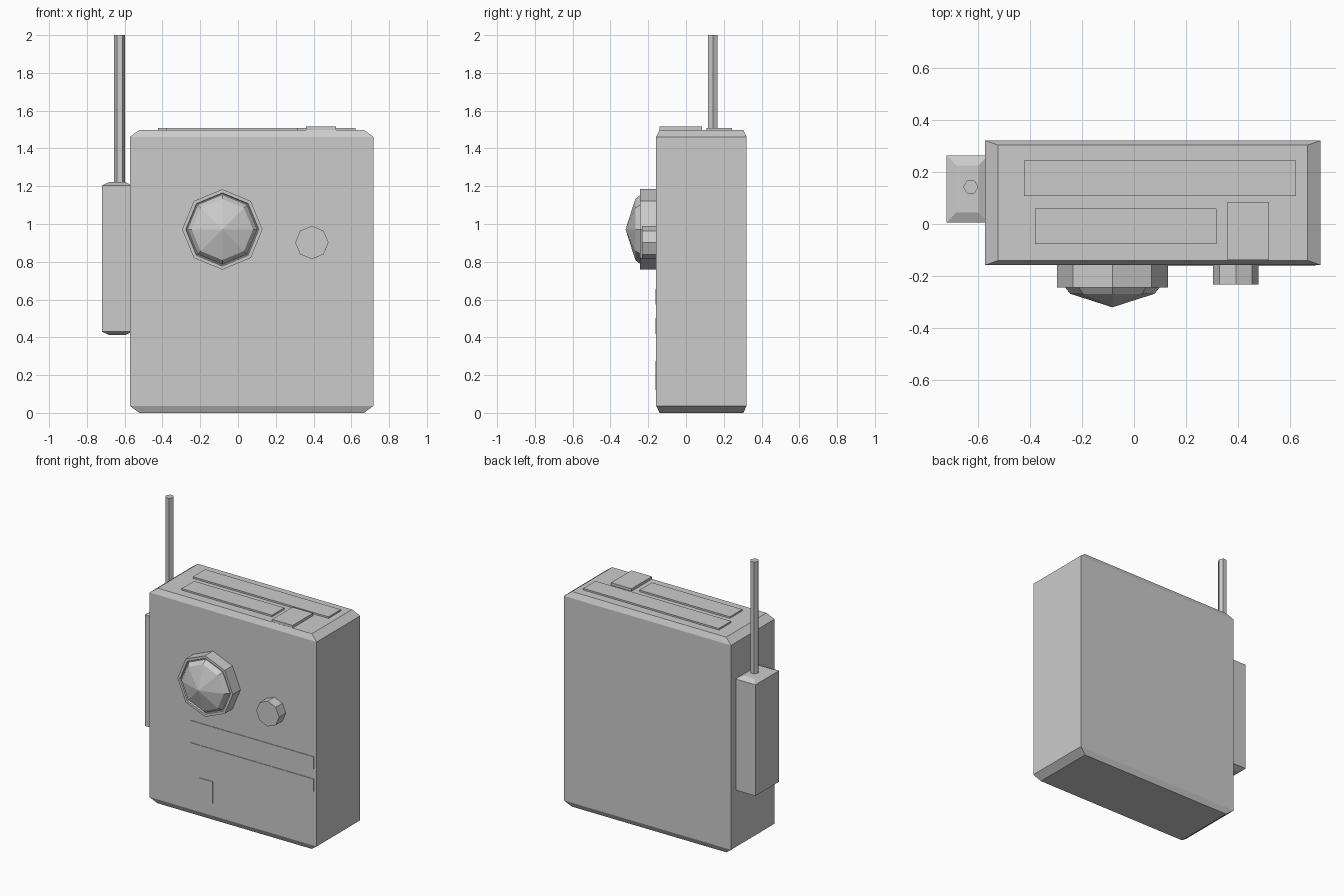
import bpy, bmesh, math

if "Cube" in bpy.data.objects:
    bpy.data.objects.remove(bpy.data.objects["Cube"])


def make_object(name, bm):
    bmesh.ops.recalc_face_normals(bm, faces=bm.faces)
    mesh = bpy.data.meshes.new(name)
    bm.to_mesh(mesh)
    bm.free()
    obj = bpy.data.objects.new(name, mesh)
    bpy.context.collection.objects.link(obj)
    return obj


def loft(name, rings, apex=None):
    """Skin a list of equal-length point rings, closing both ends."""
    bm = bmesh.new()
    loops = [[bm.verts.new(p) for p in ring] for ring in rings]
    n = len(loops[0])
    for a, b in zip(loops, loops[1:]):
        for i in range(n):
            j = (i + 1) % n
            bm.faces.new((a[i], a[j], b[j], b[i]))
    bm.faces.new(loops[0])
    if apex:
        tip = bm.verts.new(apex)
        for i in range(n):
            bm.faces.new((loops[-1][i], loops[-1][(i + 1) % n], tip))
    else:
        bm.faces.new(loops[-1])
    return make_object(name, bm)


def rect(x, y, z, dx=0, dy=0):
    return [(x[0] + dx, y[0] + dy, z), (x[1] - dx, y[0] + dy, z),
            (x[1] - dx, y[1] - dy, z), (x[0] + dx, y[1] - dy, z)]


def box(name, x, y, z):
    return loft(name, [rect(x, y, z[0]), rect(x, y, z[1])])


def chamfer_box(name, x, y, z, dx, dy, dz):
    """Box whose top and bottom rims are chamfered, vertical edges sharp."""
    return loft(name, [rect(x, y, z[0], dx, dy), rect(x, y, z[0] + dz),
                       rect(x, y, z[1] - dz), rect(x, y, z[1], dx, dy)])


def turned(name, cx, cz, profile, apex_y=None, sides=8):
    """Faceted turning facing -y; the profile is (radius, y) pairs."""
    rings = []
    for r, y in profile:
        angles = [math.tau * i / sides for i in range(sides)]
        rings.append([(cx + r * math.cos(a), y, cz + r * math.sin(a)) for a in angles])
    return loft(name, rings, (cx, apex_y, cz) if apex_y is not None else None)


# Main casing and the side box that carries the antenna
chamfer_box("casing", (-0.572, 0.717), (-0.158, 0.321), (0, 1.498), 0.05, 0.018, 0.037)
chamfer_box("side_box", (-0.72, -0.56), (0.005, 0.264), (0.412, 1.222), 0.038, 0.04, 0.018)

# Antenna: hexagonal rod
bm = bmesh.new()
rod = [[(-0.627 + 0.029 * math.cos(k * math.pi / 3), 0.142 + 0.029 * math.sin(k * math.pi / 3), z)
        for k in range(6)] for z in (1.20, 2.0)]
bm.free()
loft("antenna", rod)

# Raised plates and button on the top
for name, x, y, top in (
    ("top_back_plate", (-0.423, 0.622), (0.108, 0.243), 1.509),
    ("top_front_plate", (-0.38, 0.316), (-0.077, 0.06), 1.509),
    ("top_button", (0.36, 0.518), (-0.139, 0.085), 1.516),
):
    box(name, x, y, (1.48, top))

# Thin panels on the front
for name, x, z in (
    ("upper_front_strip", (-0.253, 0.697), (0.573, 0.657)),
    ("lower_front_strip", (-0.253, 0.697), (0.417, 0.502)),
    ("front_switch_plate", (-0.184, -0.083), (0.122, 0.275)),
):
    box(name, x, (-0.162, -0.14), z)

# Lens: octagonal rim with a faceted pointed cover
turned("lens_rim", -0.083, 0.971,
       [(0.213, -0.14), (0.213, -0.243), (0.194, -0.243), (0.19, -0.235)])
turned("lens_cover", -0.083, 0.971, [(0.187, -0.23), (0.182, -0.243), (0.162, -0.268)], -0.32)

# Small octagonal knob
turned("knob", 0.391, 0.902, [(0.088, -0.14), (0.088, -0.232)])
